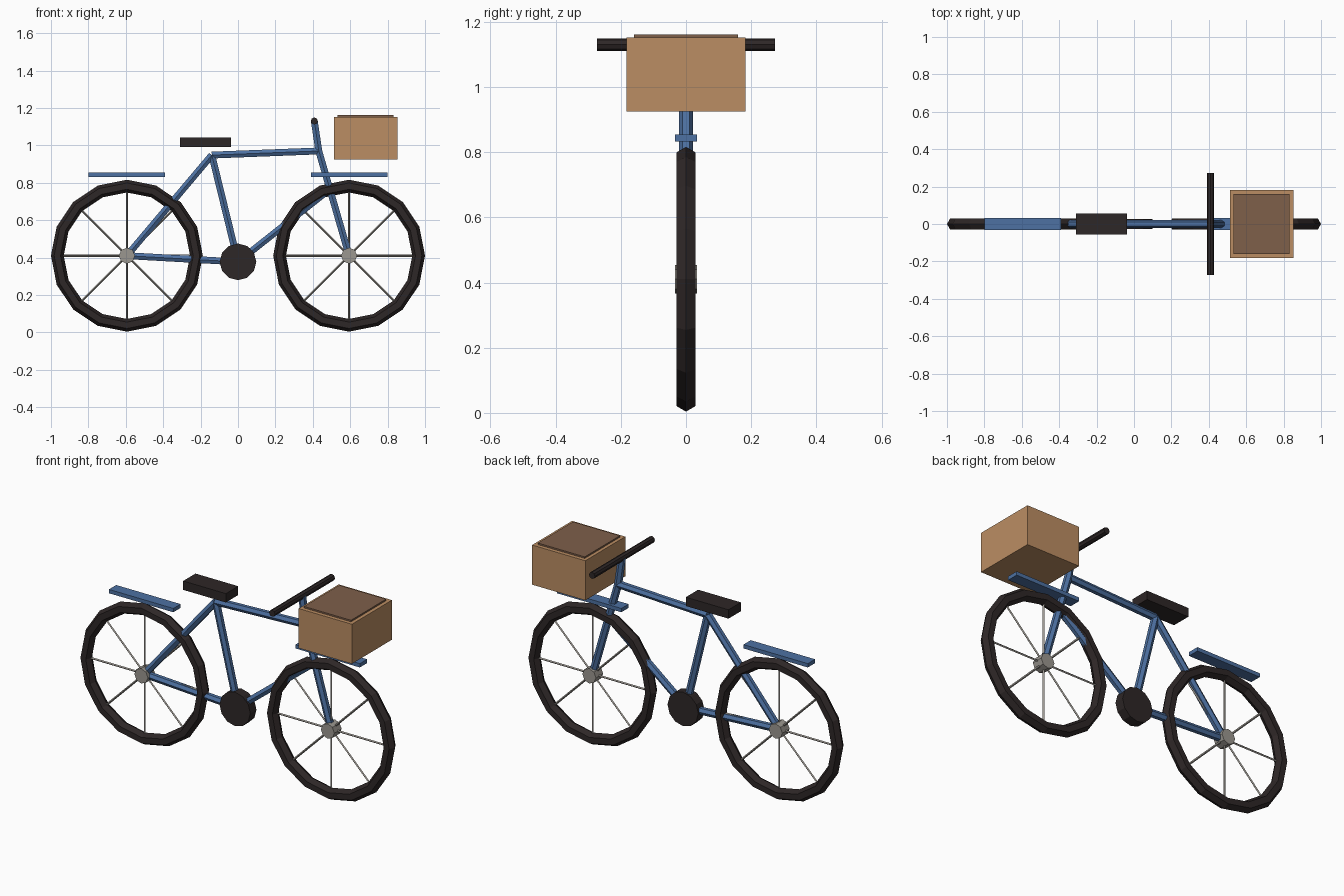
import bpy
import math
from mathutils import Vector

default = bpy.data.objects.get("Cube")
if default:
    bpy.data.objects.remove(default, do_unlink=True)


def material(name, rgb):
    mat = bpy.data.materials.new(name)
    mat.use_nodes = True
    mat.diffuse_color = (*rgb, 1)
    mat.node_tree.nodes["Principled BSDF"].inputs["Base Color"].default_value = (*rgb, 1)
    return mat


BLUE = material("frame blue", (0.075, 0.165, 0.36))
BLACK = material("rubber black", (0.027, 0.02, 0.02))
STEEL = material("steel grey", (0.33, 0.31, 0.28))
TAN = material("cardboard tan", (0.50, 0.27, 0.125))
BROWN = material("lid brown", (0.21, 0.115, 0.068))


def finish(name, mat):
    obj = bpy.context.object
    obj.name = name
    obj.data.materials.append(mat)
    return obj


def tube(name, start, end, radius, mat, sides=6):
    """Straight bar between two (x, z) points in the centre plane."""
    a, b = Vector((start[0], 0, start[1])), Vector((end[0], 0, end[1]))
    d = b - a
    bpy.ops.mesh.primitive_cylinder_add(
        vertices=sides, radius=radius, depth=d.length, location=(a + b) / 2,
        rotation=(0, math.atan2(d.x, d.z), 0))
    return finish(name, mat)


def cross_bar(name, centre, radius, half_width, mat, sides):
    """Cylinder lying across the bike."""
    bpy.ops.mesh.primitive_cylinder_add(
        vertices=sides, radius=radius, depth=2 * half_width,
        location=(centre[0], 0, centre[1]), rotation=(math.pi / 2, 0, 0))
    return finish(name, mat)


def box(name, x, half_y, z, mat):
    bpy.ops.mesh.primitive_cube_add(size=1, location=(sum(x) / 2, 0, sum(z) / 2))
    obj = finish(name, mat)
    obj.dimensions = (x[1] - x[0], 2 * half_y, z[1] - z[0])
    bpy.ops.object.transform_apply(location=False, rotation=False, scale=True)
    return obj


# Key points of the frame
rear_hub, front_hub = (-0.594, 0.41), (0.594, 0.41)
crank, seat_joint = (0, 0.377), (-0.14, 0.948)
head, bar_centre = (0.432, 0.97), (0.408, 1.13)

# Wheels with tyre, hub, spokes and mudguard
for side, hub in (("rear", rear_hub), ("front", front_hub)):
    bpy.ops.mesh.primitive_torus_add(
        major_segments=16, minor_segments=6, major_radius=0.372, minor_radius=0.034,
        location=(hub[0], 0, hub[1]), rotation=(math.pi / 2, 0, 0))
    finish(side + "_tyre", BLACK)
    cross_bar(side + "_hub", hub, 0.043, 0.033, STEEL, 8)
    for i in range(4):
        angle = i * math.pi / 4
        dx, dz = 0.355 * math.cos(angle), 0.355 * math.sin(angle)
        tube(f"{side}_spoke_{i + 1}", (hub[0] - dx, hub[1] - dz),
             (hub[0] + dx, hub[1] + dz), 0.006, STEEL, 4)
    box(side + "_mudguard", (hub[0] - 0.205, hub[0] + 0.205), 0.033, (0.832, 0.854), BLUE)

# Frame tubes
for name, start, end in (
        ("chain_stay", rear_hub, crank),
        ("seat_stay", rear_hub, seat_joint),
        ("seat_tube", crank, seat_joint),
        ("top_tube", seat_joint, head),
        ("down_tube", crank, (0.49, 0.765)),
        ("fork", front_hub, head),
        ("stem", head, bar_centre)):
    tube(name, start, end, 0.021, BLUE)

# Controls
cross_bar("chainring", crank, 0.098, 0.028, BLACK, 12)
cross_bar("handlebar", bar_centre, 0.019, 0.273, BLACK, 8)
box("saddle", (-0.31, -0.038), 0.056, (0.991, 1.042), BLACK)

# Front carrier box
box("carrier_box", (0.514, 0.853), 0.182, (0.924, 1.152), TAN)
box("carrier_lid", (0.533, 0.832), 0.16, (1.14, 1.161), BROWN)
